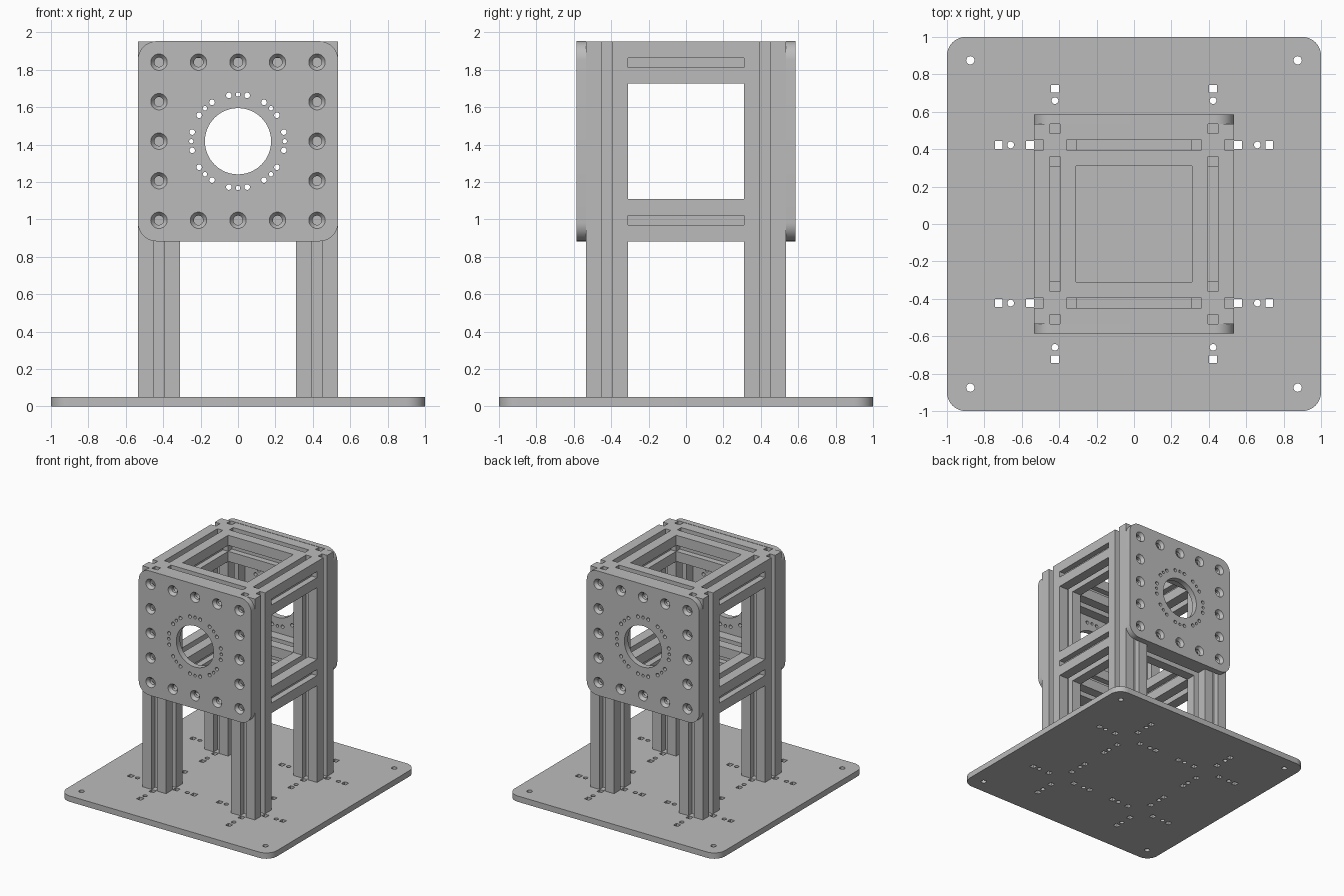
import bpy, bmesh
from math import sin, cos, pi, radians
from mathutils import Matrix

cube = bpy.data.objects.get("Cube")
if cube:
    bpy.data.objects.remove(cube)

grey = bpy.data.materials.new("light grey metal")
grey.use_nodes = True
COLOUR = (0.5, 0.5, 0.5, 1)
grey.diffuse_color = COLOUR
grey.node_tree.nodes["Principled BSDF"].inputs["Base Color"].default_value = COLOUR

POST = 0.4225      # post and beam centre line
HALF = 0.1125      # half width of the slotted profile
TOP = 1.95
BASE = 0.05
PLATE = 0.05
MID = 1.4175       # centre height of the mounting plates


def circle(x, y, r, n=24):
    return [(x + r * cos(2 * pi * i / n), y + r * sin(2 * pi * i / n)) for i in range(n)]


def square(x, y, h):
    return [(x - h, y - h), (x + h, y - h), (x + h, y + h), (x - h, y + h)]


def rounded_square(half, r, steps=10):
    pts = []
    for q, (sx, sy) in enumerate(((1, 1), (-1, 1), (-1, -1), (1, -1))):
        for i in range(steps + 1):
            a = pi / 2 * (q + i / steps)
            pts.append((sx * (half - r) + r * cos(a), sy * (half - r) + r * sin(a)))
    return pts


def slotted_profile():
    """Square section with one plain slot in the middle of each side."""
    w, d = 0.026, HALF - 0.05
    side = [(HALF, -HALF), (HALF, -w), (d, -w), (d, w), (HALF, w)]
    pts = []
    for _ in range(4):
        pts += side
        side = [(-y, x) for x, y in side]
    return pts


def loft(bm, sections):
    """Closed solid through (outline, z) sections."""
    rings = [[bm.verts.new((x, y, z)) for x, y in pts] for pts, z in sections]
    bm.faces.new(rings[0][::-1])
    bm.faces.new(rings[-1])
    for a, b in zip(rings, rings[1:]):
        for i in range(len(a)):
            j = (i + 1) % len(a)
            bm.faces.new((a[i], a[j], b[j], b[i]))


def solid(name, parts, matrix=None):
    bm = bmesh.new()
    for sections in parts:
        loft(bm, sections)
    bmesh.ops.recalc_face_normals(bm, faces=bm.faces)
    mesh = bpy.data.meshes.new(name)
    bm.to_mesh(mesh)
    bm.free()
    mesh.materials.append(grey)
    obj = bpy.data.objects.new(name, mesh)
    bpy.context.collection.objects.link(obj)
    if matrix:
        obj.matrix_world = matrix
    return obj


def drill(obj, holes):
    """Cut all holes, then smooth the round edges."""
    cutter = solid("hole_cutter", holes)
    cutter.hide_render = True
    mod = obj.modifiers.new("holes", 'BOOLEAN')
    mod.operation = 'DIFFERENCE'
    mod.solver = 'EXACT'
    mod.object = cutter
    bpy.ops.object.select_all(action='DESELECT')
    bpy.context.view_layer.objects.active = obj
    obj.select_set(True)
    bpy.ops.object.modifier_apply(modifier=mod.name)
    bpy.data.objects.remove(cutter)
    bpy.ops.object.shade_smooth_by_angle(angle=radians(30))


def through(outline, thickness):
    return [(outline, -0.02), (outline, thickness + 0.02)]


# Base plate with corner holes and a cross of fixing holes round every post
base = solid("base_plate", [[(rounded_square(1, 0.1), 0), (rounded_square(1, 0.1), BASE)]])
holes = []
for sx in (-1, 1):
    for sy in (-1, 1):
        holes.append(through(circle(sx * 0.875, sy * 0.875, 0.022), BASE))
        for dx, dy in ((1, 0), (-1, 0), (0, 1), (0, -1)):
            def at(d):
                return sx * POST + dx * d, sy * POST + dy * d
            holes.append(through(square(*at(0.133), 0.021), BASE))
            holes.append(through(circle(*at(0.237), 0.018), BASE))
            holes.append(through(square(*at(0.301), 0.021), BASE))
drill(base, holes)

# Four slotted posts
profile = slotted_profile()
for sx, side in ((-1, "right"), (1, "left")):
    for sy, end in ((-1, "front"), (1, "back")):
        solid(f"{end}_{side}_post", [[(profile, BASE), (profile, TOP)]],
              Matrix.Translation((sx * POST, sy * POST, 0)))

# Slotted beams joining the posts at two levels
SPAN = POST - HALF
for level, z in (("lower", MID - POST), ("upper", TOP - HALF)):
    for i, side in enumerate(("left", "back", "right", "front")):
        turn = Matrix.Rotation(i * pi / 2, 4, 'Z')
        lay = Matrix.Rotation(pi / 2, 4, 'X')
        solid(f"{level}_{side}_beam", [[(profile, -SPAN), (profile, SPAN)]],
              turn @ Matrix.Translation((POST, 0, z)) @ lay)

# Mounting plates: central bore, ring of small holes, countersunk screw holes
W = POST + HALF
plate_holes = [through(circle(0, 0, 0.177, 64), PLATE)]
for k in range(8):
    for step, r in ((-1, 0.015), (0, 0.012), (1, 0.015)):
        a = radians(45 * k + 11.25 * step)
        plate_holes.append(through(circle(0.25 * cos(a), 0.25 * sin(a), r, 16), PLATE))
for i in range(-2, 3):
    for j in range(-2, 3):
        if max(abs(i), abs(j)) == 2:
            x, y = i * POST / 2, j * POST / 2
            small, wide = circle(x, y, 0.025), circle(x, y, 0.044)
            plate_holes.append([(small, -0.02), (small, PLATE - 0.025),
                                (wide, PLATE), (wide, PLATE + 0.02)])

for name, angle in (("front_plate", 0), ("back_plate", pi)):
    stand = (Matrix.Translation((0, 0, MID)) @ Matrix.Rotation(angle, 4, 'Z')
             @ Matrix.Translation((0, -W, 0)) @ Matrix.Rotation(pi / 2, 4, 'X'))
    plate = solid(name, [[(rounded_square(W, 0.1), 0), (rounded_square(W, 0.1), PLATE)]])
    drill(plate, plate_holes)
    plate.matrix_world = stand
